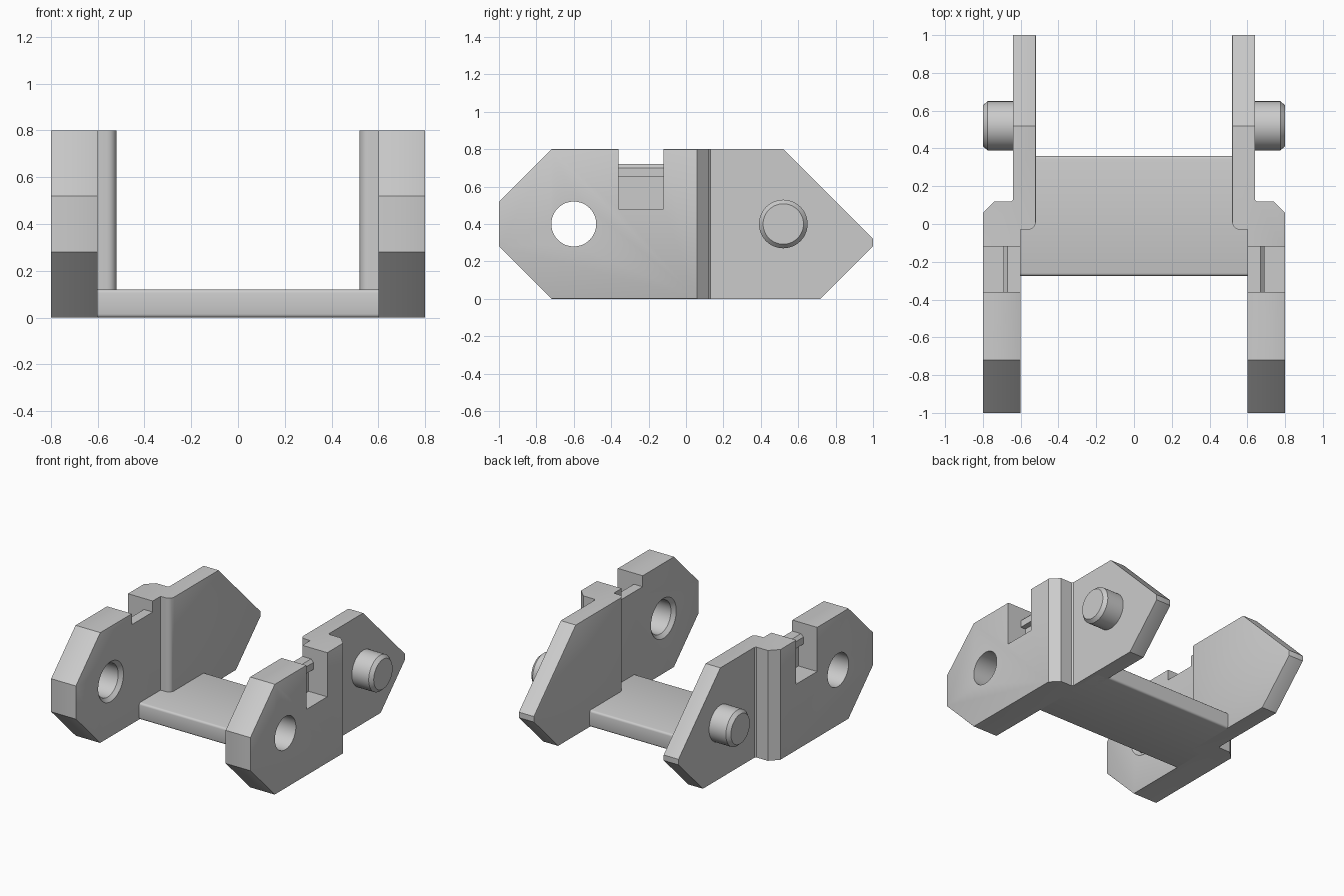
import bpy, bmesh
from math import cos, sin, pi, radians
from mathutils import Vector

cube = bpy.data.objects.get("Cube")
if cube:
    bpy.data.objects.remove(cube, do_unlink=True)

grey = bpy.data.materials.new("plastic_grey")
grey.use_nodes = True
COLOUR = (0.6, 0.6, 0.6, 1)
grey.diffuse_color = COLOUR
grey.node_tree.nodes["Principled BSDF"].inputs["Base Color"].default_value = COLOUR


def make_object(name, bm):
    bmesh.ops.recalc_face_normals(bm, faces=bm.faces[:])
    mesh = bpy.data.meshes.new(name)
    bm.to_mesh(mesh)
    bm.free()
    mesh.materials.append(grey)
    obj = bpy.data.objects.new(name, mesh)
    bpy.context.collection.objects.link(obj)
    return obj


def prism(points, direction):
    """Extrude a flat outline into a solid."""
    bm = bmesh.new()
    face = bm.faces.new([bm.verts.new(p) for p in points])
    out = bmesh.ops.extrude_face_region(bm, geom=[face])
    moved = [v for v in out["geom"] if isinstance(v, bmesh.types.BMVert)]
    bmesh.ops.translate(bm, verts=moved, vec=direction)
    bmesh.ops.recalc_face_normals(bm, faces=bm.faces[:])
    return bm


def turned(stations, y, z, sides=48):
    """Solid of revolution along x from (x, radius) stations."""
    bm = bmesh.new()
    rings = [[bm.verts.new((x, y + r * cos(2 * pi * i / sides),
                            z + r * sin(2 * pi * i / sides)))
              for i in range(sides)] for x, r in stations]
    for a, b in zip(rings, rings[1:]):
        for i in range(sides):
            j = (i + 1) % sides
            bm.faces.new((a[i], a[j], b[j], b[i]))
    bm.faces.new(rings[0])
    bm.faces.new(rings[-1])
    return bm


def cut(obj, cutter):
    mod = obj.modifiers.new("cut", "BOOLEAN")
    mod.operation = "DIFFERENCE"
    mod.solver = "EXACT"
    mod.object = cutter
    cutter.hide_render = True
    bpy.context.view_layer.objects.active = obj
    bpy.ops.object.modifier_apply(modifier=mod.name)
    bpy.data.objects.remove(cutter, do_unlink=True)


def smooth(obj):
    obj.data.shade_smooth()
    obj.data.set_sharp_from_angle(angle=radians(35))


def mirror(obj):
    mod = obj.modifiers.new("mirror", "MIRROR")
    mod.use_mirror_merge = False


# Side plates: stepped plan outline, clipped to the angular side shape
arc = [(0.56 + 0.04 * cos(a), 0.01 + 0.04 * sin(a))
       for a in [pi + pi / 2 * i / 6 for i in range(7)]]
plan = [(0.6, -1), (0.8, -1), (0.8, 0.06), (0.74, 0.12), (0.65, 0.12),
        (0.64, 0.13), (0.64, 1), (0.52, 1)] + arc + [(0.6, -0.03)]
bm = prism([(x, y, 0) for x, y in plan], (0, 0, 0.8))
for y, z, ny, nz in [(-0.72, 0.8, -1, 1), (0.52, 0.8, 1, 1),
                     (0.72, 0, 1, -1), (-0.72, 0, -1, -1)]:
    geom = bm.verts[:] + bm.edges[:] + bm.faces[:]
    out = bmesh.ops.bisect_plane(bm, geom=geom, plane_co=(0, y, z),
                                 plane_no=Vector((0, ny, nz)).normalized(),
                                 clear_outer=True)
    rim = [e for e in out["geom_cut"] if isinstance(e, bmesh.types.BMEdge)]
    bmesh.ops.contextual_create(bm, geom=rim)
bmesh.ops.recalc_face_normals(bm, faces=bm.faces[:])

# Soften the rim of the broad faces
rim = []
for e in bm.edges:
    tilt = sorted(abs(f.normal.x) for f in e.link_faces)
    mid = (e.verts[0].co + e.verts[1].co) / 2
    upright = abs(e.verts[0].co.z - e.verts[1].co.z) > 0.5
    outer_rear = abs(mid.x - 0.64) < 0.005
    if tilt[0] < 0.01 and tilt[-1] > 0.99 and not upright and not outer_rear:
        rim.append(e)
bmesh.ops.bevel(bm, geom=rim, offset=0.014, segments=2, profile=0.5,
                affect="EDGES", clamp_overlap=True)
plates = make_object("side_plates", bm)

# Pivot hole, countersunk on the inner face
cut(plates, make_object("hole_cutter", turned(
    [(0.57, 0.175), (0.625, 0.12), (0.9, 0.12)], -0.6, 0.4)))

# Notch that leaves an inner wall with a snap ridge
notch = [(0.9, 0.48), (0.9, 0.9), (0.5, 0.9), (0.5, 0.72), (0.67, 0.72),
         (0.69, 0.7), (0.69, 0.65), (0.65, 0.65), (0.65, 0.48)]
cut(plates, make_object("notch_cutter", prism(
    [(x, -0.36, z) for x, z in notch], (0, 0.24, 0))))
smooth(plates)
mirror(plates)

# Pivot pins with chamfered ends
pins = make_object("pivot_pins", turned(
    [(0.6, 0.13), (0.775, 0.13), (0.8, 0.108)], 0.52, 0.4))
smooth(pins)
mirror(pins)

# Floor plate joining the sides, with rounded front and back edges
bm = prism([(-0.61, -0.275, 0), (-0.61, 0.36, 0),
            (-0.61, 0.36, 0.12), (-0.61, -0.275, 0.12)], (1.22, 0, 0))
long_edges = [e for e in bm.edges if e.calc_length() > 1]
bmesh.ops.bevel(bm, geom=long_edges, offset=0.015, segments=3, profile=0.5,
                affect="EDGES")
smooth(make_object("floor_plate", bm))
